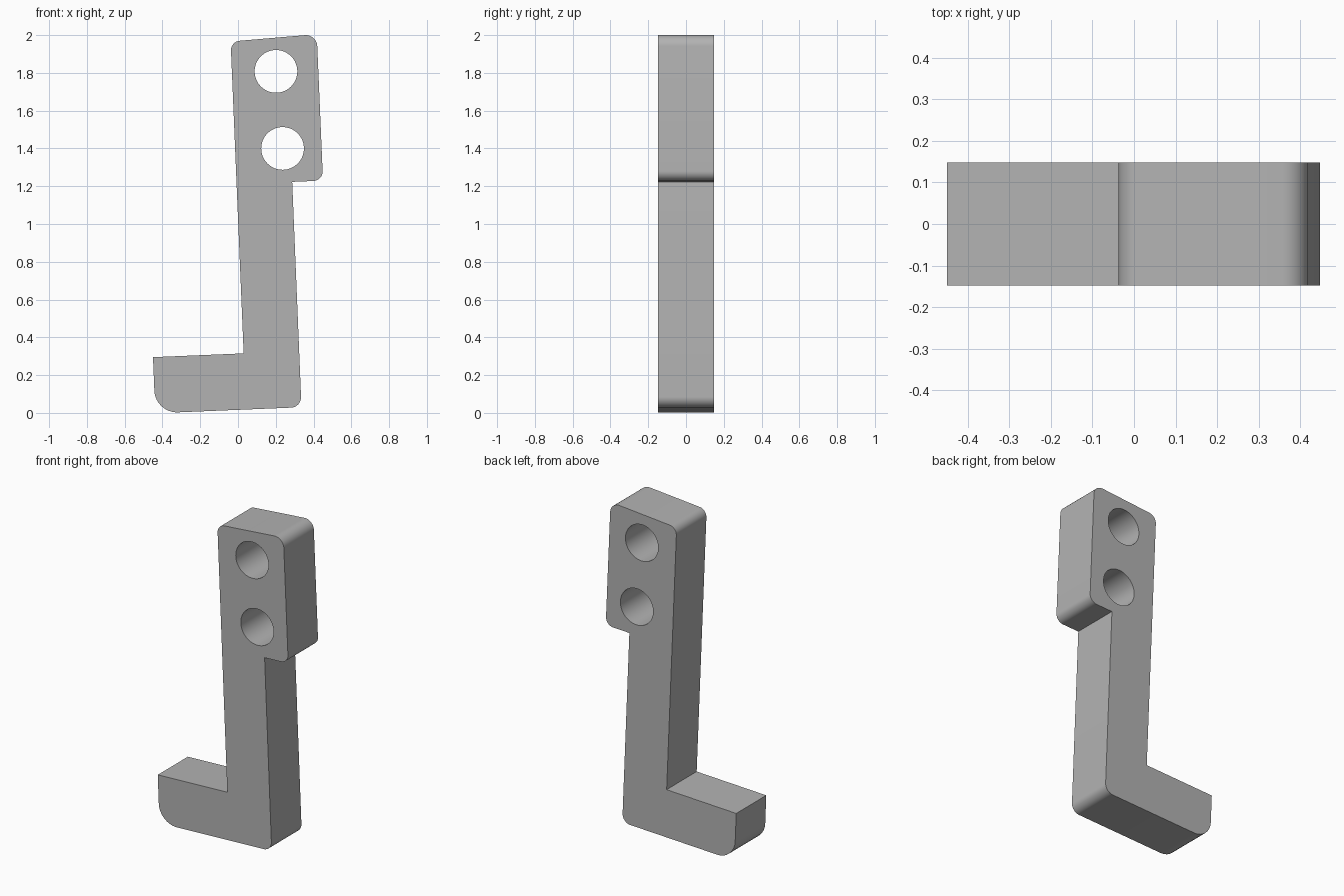
import bpy
import bmesh
from math import tan
from mathutils import Vector

default = bpy.data.objects.get("Cube")
if default:
    bpy.data.objects.remove(default, do_unlink=True)

HALF_DEPTH = 0.148

grey = bpy.data.materials.new("plain grey")
grey.use_nodes = True
grey.diffuse_color = (0.45, 0.45, 0.45, 1)
grey.node_tree.nodes["Principled BSDF"].inputs["Base Color"].default_value = grey.diffuse_color


def rounded(corners, steps=10):
    """Profile points with each corner (x, z, radius) replaced by an arc."""
    points = []
    for i, (x, z, radius) in enumerate(corners):
        corner = Vector((x, z))
        if not radius:
            points.append(corner)
            continue
        a = (Vector(corners[i - 1][:2]) - corner).normalized()
        b = (Vector(corners[(i + 1) % len(corners)][:2]) - corner).normalized()
        half = a.angle(b) / 2
        start = corner + a * (radius / tan(half))
        end = corner + b * (radius / tan(half))
        centre = corner + (a + b).normalized() * ((start - corner).length ** 2 + radius ** 2) ** 0.5
        u, v = start - centre, end - centre
        for k in range(steps + 1):
            t = k / steps
            points.append(centre + u.lerp(v, t).normalized() * radius)
    return points


def extrude_profile(name, points):
    bm = bmesh.new()
    face = bm.faces.new([bm.verts.new((p.x, -HALF_DEPTH, p.y)) for p in points])
    result = bmesh.ops.extrude_face_region(bm, geom=[face])
    verts = [g for g in result["geom"] if isinstance(g, bmesh.types.BMVert)]
    bmesh.ops.translate(bm, verts=verts, vec=(0, 2 * HALF_DEPTH, 0))
    bmesh.ops.recalc_face_normals(bm, faces=bm.faces)
    mesh = bpy.data.meshes.new(name)
    bm.to_mesh(mesh)
    bm.free()
    obj = bpy.data.objects.new(name, mesh)
    bpy.context.collection.objects.link(obj)
    mesh.materials.append(grey)
    return obj


# Bracket outline: foot, shaft and wider head
bracket = extrude_profile("hooked_bracket", rounded([
    (-0.45, 0.295, 0), (-0.438, -0.002, 0.12), (0.336, 0.03, 0.055),
    (0.287, 1.223, 0), (0.45, 1.23, 0.05), (0.417, 2.005, 0.06),
    (-0.039, 1.966, 0.05), (0.03, 0.315, 0),
]))

# Two bolt holes through the head
for i, (x, z) in enumerate([(0.201, 1.808), (0.236, 1.4)]):
    bpy.ops.mesh.primitive_cylinder_add(vertices=64, radius=0.113, depth=1,
                                        location=(x, 0, z), rotation=(1.5708, 0, 0))
    cutter = bpy.context.object
    cutter.name = f"hole_cutter_{i + 1}"
    cutter.data.materials.append(grey)
    cutter.hide_render = True
    cutter.hide_viewport = True
    cut = bracket.modifiers.new(f"hole_{i + 1}", "BOOLEAN")
    cut.operation = "DIFFERENCE"
    cut.solver = "EXACT"
    cut.object = cutter

# Bake the holes, drop the cutters and smooth the round surfaces
bpy.context.view_layer.update()
evaluated = bracket.evaluated_get(bpy.context.evaluated_depsgraph_get())
bracket_mesh = bpy.data.meshes.new_from_object(evaluated)
bracket.modifiers.clear()
bracket.data = bracket_mesh
for obj in [o for o in bpy.data.objects if o.name.startswith("hole_cutter")]:
    bpy.data.objects.remove(obj, do_unlink=True)
bpy.ops.object.select_all(action="DESELECT")
bracket.select_set(True)
bpy.context.view_layer.objects.active = bracket
bpy.ops.object.shade_smooth_by_angle(angle=0.5)
